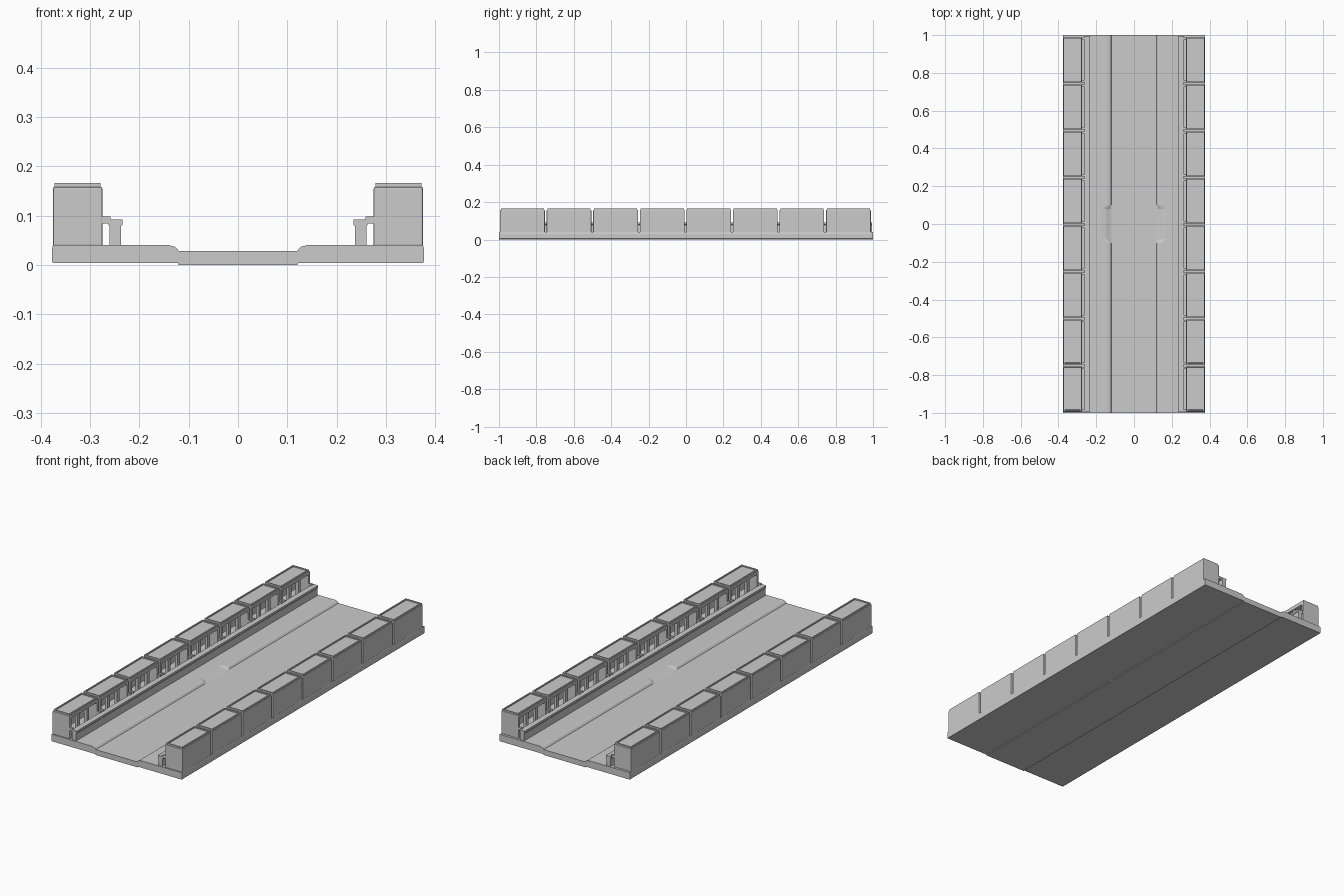
import bpy, bmesh

if "Cube" in bpy.data.objects:
    bpy.data.objects.remove(bpy.data.objects["Cube"])

grey = bpy.data.materials.new("concrete grey")
grey.diffuse_color = (0.6, 0.6, 0.6, 1)
grey.use_nodes = True
grey.node_tree.nodes["Principled BSDF"].inputs["Base Color"].default_value = grey.diffuse_color


def finish(bm, name):
    bmesh.ops.recalc_face_normals(bm, faces=bm.faces)
    me = bpy.data.meshes.new(name)
    bm.to_mesh(me)
    bm.free()
    me.materials.append(grey)
    ob = bpy.data.objects.new(name, me)
    bpy.context.collection.objects.link(ob)
    return ob


def loft(name, sections):
    """Skin closed (x, z) outlines placed at increasing y."""
    bm = bmesh.new()
    rings = [[bm.verts.new((x, y, z)) for x, z in pts] for y, pts in sections]
    n = len(rings[0])
    for a, b in zip(rings, rings[1:]):
        for i in range(n):
            j = (i + 1) % n
            bm.faces.new((a[i], a[j], b[j], b[i]))
    bm.faces.new(rings[0])
    bm.faces.new(rings[-1][::-1])
    return finish(bm, name)


def box_bm(x, y, z):
    bm = bmesh.new()
    bmesh.ops.create_cube(bm, size=1)
    for v in bm.verts:
        v.co = [r[0] if c < 0 else r[1] for r, c in zip((x, y, z), v.co)]
    bm.normal_update()
    return bm


def recess(bm, axis, sign, frame, depth):
    """Frame the face looking along an axis and sink its middle."""
    f = max(bm.faces, key=lambda f: f.normal[axis] * sign)
    bmesh.ops.inset_region(bm, faces=[f], thickness=frame)
    bmesh.ops.inset_region(bm, faces=[f], thickness=0.0008, depth=-depth)


# Road deck: lowered lane, raised walkways, curb eased to a ramp mid-length
def deck_outline(ramp):
    curb = [(0.12, 0.028), (0.122 + ramp * 0.3, 0.031),
            (0.128 + ramp * 0.6, 0.037), (0.14 + ramp, 0.04)]
    half = [(0.12, 0), (0.122, 0.004), (0.375, 0.004), (0.377, 0.007),
            (0.377, 0.03), (0.375, 0.04)] + curb[::-1]
    return half + [(-x, z) for x, z in half[::-1]]


loft("road_deck", [(y, deck_outline(r)) for y, r in
                   ((-1, 0), (-0.1, 0), (-0.08, 0.03), (0.08, 0.03), (0.1, 0), (1, 0))])

for side, label in ((-1, "left"), (1, "right")):
    def span(a, b):
        return tuple(sorted((a * side, b * side)))

    # Guard rail with a flared cap
    rail = [(0.237, 0.039), (0.237, 0.078), (0.234, 0.082), (0.234, 0.092),
            (0.263, 0.092), (0.263, 0.082), (0.26, 0.078), (0.26, 0.039)]
    pts = [(x * side, z) for x, z in rail]
    loft(label + "_guard_rail", [(-0.995, pts), (0.995, pts)])

    for i in range(8):
        y0, y1 = -0.994 + i * 0.249, -0.994 + i * 0.249 + 0.239
        # Hollow block, open to the lane
        bm = box_bm(span(0.275, 0.375), (y0, y1), (0.038, 0.158))
        recess(bm, 0, -side, 0.022, 0.07)
        block = finish(bm, label + "_block")
        bev = block.modifiers.new("soft_edges", "BEVEL")
        bev.width, bev.segments, bev.limit_method = 0.003, 2, "ANGLE"
        # Cap with a sunken panel
        bm = box_bm(span(0.279, 0.372), (y0 + 0.004, y1 - 0.004), (0.157, 0.166))
        recess(bm, 2, 1, 0.009, 0.005)
        finish(bm, label + "_block_cap")
        # Posts in the opening
        for t in (0.34, 0.66):
            c = y0 + t * (y1 - y0)
            finish(box_bm(span(0.28, 0.295), (c - 0.01, c + 0.01), (0.05, 0.145)),
                   label + "_opening_post")
        # Brackets tying the rail to the block corners
        for c in (y0 + 0.007, y1 - 0.007):
            finish(box_bm(span(0.258, 0.278), (c - 0.006, c + 0.006), (0.084, 0.098)),
                   label + "_rail_bracket")
